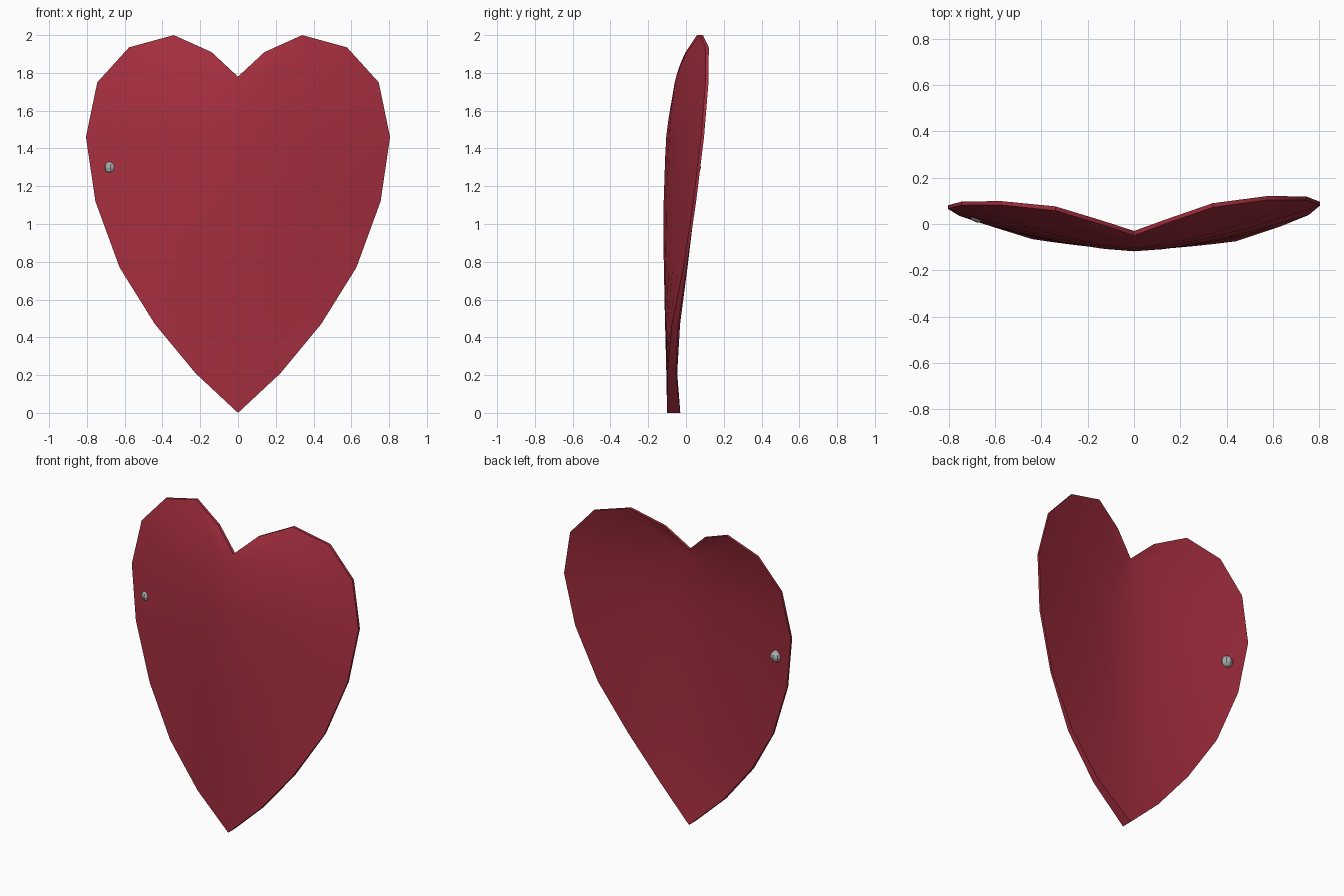
import bpy, bmesh

if "Cube" in bpy.data.objects:
    bpy.data.objects.remove(bpy.data.objects["Cube"])


def material(name, rgb):
    m = bpy.data.materials.new(name)
    m.diffuse_color = (*rgb, 1)
    m.use_nodes = True
    m.node_tree.nodes["Principled BSDF"].inputs["Base Color"].default_value = m.diffuse_color
    return m


red = material("dark red", (0.37, 0.027, 0.048))
grey = material("stud grey", (0.42, 0.42, 0.42))

# Rows run from tip to notch: rim x, rim z, rim front y, rim back y,
# then the matching point on the centre spine: z, front y, back y
ROWS = [
    (0.0, 0.0, -0.10, -0.03, 0.0, -0.10, -0.03),
    (0.225, 0.21, -0.095, -0.05, 0.25, -0.105, -0.06),
    (0.44, 0.47, -0.07, -0.036, 0.52, -0.112, -0.07),
    (0.627, 0.77, -0.01, 0.005, 0.82, -0.118, -0.078),
    (0.755, 1.12, 0.037, 0.052, 1.12, -0.118, -0.08),
    (0.805, 1.46, 0.073, 0.088, 1.36, -0.110, -0.074),
    (0.745, 1.75, 0.092, 0.108, 1.47, -0.104, -0.068),
    (0.577, 1.935, 0.093, 0.110, 1.56, -0.092, -0.058),
    (0.34, 2.0, 0.065, 0.083, 1.64, -0.078, -0.048),
    (0.14, 1.91, 0.0, 0.018, 1.71, -0.065, -0.04),
    (0.0, 1.78, -0.05, -0.03, 1.78, -0.05, -0.03),
]
STEPS = 5

# Heart shell: front and back skins from spine to rim, joined along the rim
bm = bmesh.new()
cache = {}


def vert(side, row, step, back):
    rx, rz, rf, rb, sz, sf, sb = ROWS[row]
    t = step / STEPS
    r, s = (rb, sb) if back else (rf, sf)
    x, z = side * rx * t, sz + (rz - sz) * t
    y = s + (r - s) * t ** 1.5 + 0.02 * x * (z - 1)  # slight twist
    key = (round(x, 4), round(y, 4), round(z, 4))
    if key not in cache:
        cache[key] = bm.verts.new((x, y, z))
    return cache[key]


def face(*vs):
    vs = list(dict.fromkeys(vs))
    if len(vs) > 2 and not bm.faces.get(vs):
        bm.faces.new(vs)


for side in (1, -1):
    for j in range(len(ROWS) - 1):
        for back in (False, True):
            for i in range(STEPS):
                face(vert(side, j, i, back), vert(side, j, i + 1, back),
                     vert(side, j + 1, i + 1, back), vert(side, j + 1, i, back))
        face(vert(side, j, STEPS, False), vert(side, j, STEPS, True),
             vert(side, j + 1, STEPS, True), vert(side, j + 1, STEPS, False))
bmesh.ops.recalc_face_normals(bm, faces=bm.faces)
mesh = bpy.data.meshes.new("heart_panel")
bm.to_mesh(mesh)
bm.free()
mesh.materials.append(red)
heart = bpy.data.objects.new("heart_panel", mesh)
bpy.context.collection.objects.link(heart)
bpy.context.view_layer.objects.active = heart
heart.select_set(True)
bpy.ops.object.shade_smooth_by_angle(angle=0.6)

# Small round stud poking through near the left edge
bpy.ops.mesh.primitive_uv_sphere_add(segments=8, ring_count=6, radius=0.037,
                                     location=(-0.675, 0.042, 1.3))
stud = bpy.context.object
stud.name = "stud"
stud.data.materials.append(grey)
